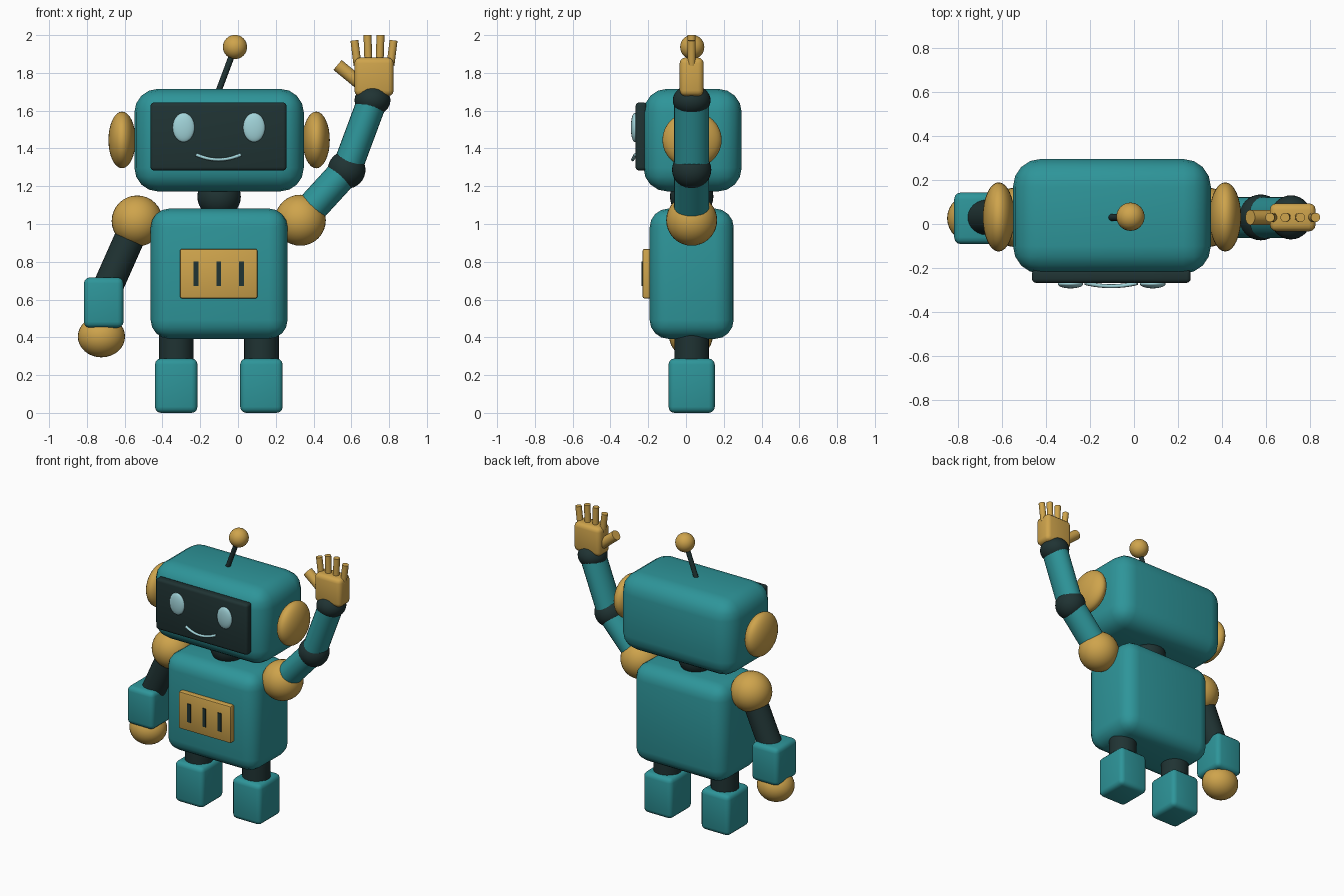
import bpy, math
from mathutils import Vector

if "Cube" in bpy.data.objects:
    bpy.data.objects.remove(bpy.data.objects["Cube"])

def material(name, col):
    m = bpy.data.materials.new(name)
    m.diffuse_color = (*col, 1)
    m.use_nodes = True
    m.node_tree.nodes["Principled BSDF"].inputs["Base Color"].default_value = m.diffuse_color
    return m

TEAL = material("teal", (0.027, 0.30, 0.32))
GOLD = material("gold", (0.62, 0.37, 0.072))
DARK = material("charcoal", (0.014, 0.033, 0.033))
PALE = material("pale_blue", (0.36, 0.66, 0.70))
Y = 0.03   # depth of the centre plane
CX = -0.10  # centre of head and torso

def finish(name, mat, angle=40):
    o = bpy.context.object
    o.name = name
    o.data.materials.append(mat)
    bpy.ops.object.shade_smooth_by_angle(angle=math.radians(angle))
    return o

def box(name, mat, loc, size, bevel=0.0, segments=3):
    bpy.ops.mesh.primitive_cube_add(size=1, location=loc)
    o = bpy.context.object
    o.scale = size
    bpy.ops.object.transform_apply(location=False, rotation=False, scale=True)
    if bevel:
        b = o.modifiers.new("bevel", 'BEVEL')
        b.width, b.segments = bevel, segments
        bpy.ops.object.modifier_apply(modifier="bevel")
    return finish(name, mat)

def ball(name, mat, loc, radii):
    bpy.ops.mesh.primitive_uv_sphere_add(segments=32, ring_count=16, radius=1, location=loc)
    bpy.context.object.scale = radii
    return finish(name, mat)

def rod(name, mat, a, b, r, ry=None):
    """Cylinder from a to b, both (x, z) in the centre plane."""
    a, b = Vector((a[0], Y, a[1])), Vector((b[0], Y, b[1]))
    d = b - a
    bpy.ops.mesh.primitive_cylinder_add(vertices=24, radius=1, depth=d.length,
                                        location=(a + b) / 2)
    o = bpy.context.object
    o.rotation_euler = (0, math.atan2(d.x, d.z), 0)
    o.scale = (r, ry or r, 1)
    return finish(name, mat)

# Torso, neck and head
box("torso", TEAL, (CX, Y, 0.737), (0.725, 0.445, 0.69), 0.10, 4)
ball("neck", DARK, (CX, Y, 1.145), (0.115,) * 3)
box("head", TEAL, (CX, 0.035, 1.444), (0.897, 0.52, 0.543), 0.125, 4)

# Face screen with eyes and smile
box("face_screen", DARK, (-0.103, -0.237, 1.463), (0.72, 0.06, 0.36), 0.018, 3)
for side, x in (("left", -0.288), ("right", 0.085)):
    ball(side + "_eye", PALE, (x, -0.272, 1.511), (0.058, 0.02, 0.077))
curve = bpy.data.curves.new("smile", 'CURVE')
curve.dimensions = '3D'
curve.bevel_depth, curve.bevel_resolution, curve.use_fill_caps = 0.009, 2, True
line = curve.splines.new('POLY')
line.points.add(12)
for i, p in enumerate(line.points):
    t = i / 6 - 1
    p.co = (-0.103 + 0.118 * t, -0.282 + 0.014 * t * t, 1.341 + 0.026 * t * t, 1)
smile = bpy.data.objects.new("smile", curve)
bpy.context.collection.objects.link(smile)
curve.materials.append(PALE)

# Ears and antenna
for side, s in (("left", -1), ("right", 1)):
    ball(side + "_ear", GOLD, (CX + s * 0.514, Y + 0.002, 1.445), (0.072, 0.157, 0.15))
rod("antenna_stick", DARK, (-0.108, 1.69), (-0.022, 1.92), 0.016)
ball("antenna_ball", GOLD, (-0.016, Y + 0.003, 1.937), (0.064,) * 3)

# Chest panel with slots
box("chest_panel", GOLD, (-0.102, -0.205, 0.737), (0.41, 0.05, 0.262), 0.01, 2)
for i in range(3):
    box("panel_slot", DARK, (-0.222 + 0.12 * i, -0.2305, 0.737), (0.026, 0.009, 0.13))

# Legs and feet
for side, x in (("left", -0.327), ("right", 0.124)):
    rod(side + "_leg", DARK, (x, 0.2), (x, 0.46), 0.092)
    box(side + "_foot", TEAL, (x, Y, 0.144), (0.225, 0.245, 0.288), 0.032, 3)

# Lowered arm
ball("left_shoulder", GOLD, (-0.534, Y, 1.016), (0.135,) * 3)
rod("left_upper_arm", DARK, (-0.534, 1.016), (-0.71, 0.62), 0.08)
box("left_cuff", TEAL, (-0.711, 0.026, 0.584), (0.21, 0.235, 0.267), 0.032, 3)
ball("left_hand", GOLD, (-0.723, 0.026, 0.404), (0.125, 0.115, 0.11))

# Raised arm
shoulder, elbow, wrist = (0.33, 1.02), (0.575, 1.287), (0.712, 1.655)
ball("right_shoulder", GOLD, (shoulder[0], Y, shoulder[1]), (0.135,) * 3)
rod("right_upper_arm", TEAL, shoulder, elbow, 0.083, 0.093)
ball("right_elbow", DARK, (elbow[0], Y, elbow[1]), (0.1, 0.104, 0.1))
rod("right_forearm", TEAL, elbow, wrist, 0.079, 0.093)
ball("right_wrist", DARK, (wrist[0], Y, wrist[1]), (0.095, 0.1, 0.082))

# Waving hand
box("palm", GOLD, (0.72, Y, 1.779), (0.208, 0.127, 0.204), 0.03, 3)
for i in range(4):
    k = i - 1.5
    top = 2.0 if abs(k) < 1 else 1.972
    rod("finger", GOLD, (0.72 + 0.058 * k, 1.84), (0.72 + 0.069 * k, top), 0.021)
rod("thumb", GOLD, (0.645, 1.745), (0.527, 1.842), 0.034)
